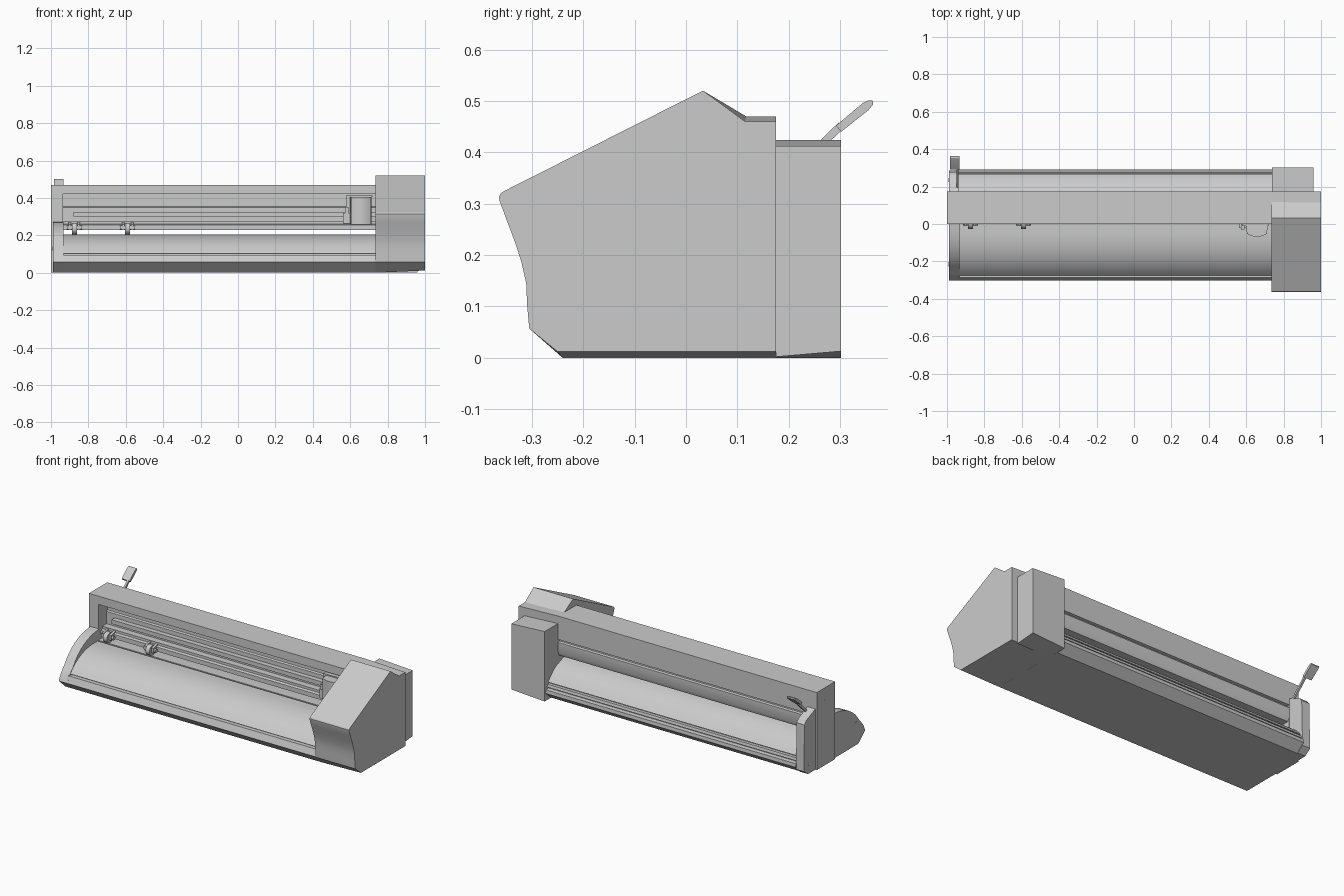
import bpy, bmesh, math
from mathutils import Vector


def finish(bm, name, angle=25):
    bmesh.ops.recalc_face_normals(bm, faces=bm.faces)
    me = bpy.data.meshes.new(name)
    bm.to_mesh(me)
    bm.free()
    ob = bpy.data.objects.new(name, me)
    bpy.context.collection.objects.link(ob)
    bpy.context.view_layer.objects.active = ob
    ob.select_set(True)
    bpy.ops.object.shade_smooth_by_angle(angle=math.radians(angle))
    ob.select_set(False)
    return ob


def loft(name, a, b):
    """Closed solid between two matching outlines."""
    bm = bmesh.new()
    va = [bm.verts.new(p) for p in a]
    vb = [bm.verts.new(p) for p in b]
    n = len(va)
    bm.faces.new(va)
    bm.faces.new(vb[::-1])
    for i in range(n):
        j = (i + 1) % n
        bm.faces.new((va[i], vb[i], vb[j], va[j]))
    return finish(bm, name)


def prism(name, x0, x1, prof, prof1=None):
    """Side profile (y, z) swept along x."""
    return loft(name, [(x0, y, z) for y, z in prof],
                [(x1, y, z) for y, z in (prof1 or prof)])


def box(name, x0, x1, y0, y1, z0, z1):
    return prism(name, x0, x1, [(y0, z0), (y1, z0), (y1, z1), (y0, z1)])


def disc(name, x0, x1, y, z, r, n=20):
    return prism(name, x0, x1, [(y + r * math.cos(2 * math.pi * i / n),
                                 z + r * math.sin(2 * math.pi * i / n)) for i in range(n)])


def bezier(p0, p1, p2, n=10):
    p0, p1, p2 = Vector(p0), Vector(p1), Vector(p2)
    return [tuple((1 - t) ** 2 * p0 + 2 * t * (1 - t) * p1 + t * t * p2)
            for t in [i / n for i in range(n + 1)]]


# Curved platen with paper slot on top and a groove front and back
front = bezier((-0.06, 0.205), (-0.20, 0.198), (-0.275, 0.104))
rear = bezier((0.09, 0.205), (0.20, 0.195), (0.268, 0.104))
platen = ([(-0.24, 0), (-0.302, 0.057), (-0.287, 0.096), (-0.262, 0.096), (-0.262, 0.104)]
          + front[::-1]
          + [(-0.015, 0.205), (-0.015, 0.197), (-0.005, 0.197), (-0.005, 0.205)]
          + rear
          + [(0.255, 0.104), (0.255, 0.094), (0.274, 0.094), (0.278, 0.078),
             (0.265, 0.078), (0.265, 0.068), (0.29, 0.066), (0.292, 0.045), (0.24, 0)])
prism("platen", -0.94, 0.74, platen)

# Cross beam with recessed front and a groove along the back
prism("cross_beam", -0.94, 0.74, [
    (0, 0.47), (0, 0.42), (0.085, 0.42), (0.085, 0.355), (0.075, 0.35), (0.075, 0.275),
    (0.035, 0.275), (0.035, 0.26), (0.02, 0.255), (0.02, 0.228), (0.165, 0.228),
    (0.175, 0.25), (0.175, 0.31), (0.16, 0.313), (0.16, 0.325), (0.175, 0.328), (0.175, 0.47)])
box("carriage_rail", -0.88, 0.74, 0.045, 0.08, 0.30, 0.325)

# Left end: post, front cheek, rear cheek and their screws
box("left_post", -1, -0.935, 0, 0.175, 0, 0.47)
cheek = bezier((0.0, 0.272), (-0.17, 0.262), (-0.25, 0.135), 8)
cheek += bezier((-0.25, 0.135), (-0.285, 0.105), (-0.303, 0.057), 4)[1:]
prism("left_front_cheek", -0.99, -0.932, cheek + [(-0.24, 0), (0, 0)])
prism("left_rear_cheek", -0.99, -0.937, [(0.17, 0), (0.245, 0), (0.285, 0.03), (0.278, 0.31),
                                        (0.262, 0.33), (0.17, 0.37)])
for i, (x, y, z) in enumerate([(-1, 0.09, 0.39), (-0.99, -0.215, 0.13), (-0.99, 0.235, 0.06)]):
    disc(f"left_screw_{i}", x - 0.001, x + 0.01, y, z, 0.011)

# Right control housing; outer side is slightly tapered top and bottom
shell = [(-0.305, 0.057), (-0.309, 0.10), (-0.311, 0.145), (-0.320, 0.185), (-0.331, 0.22),
         (-0.349, 0.268), (-0.363, 0.306), (-0.364, 0.314), (-0.359, 0.322), (0.033, 0.52)]
prism("control_housing", 0.735, 1.0,
      [(-0.24, 0)] + shell + [(0.117, 0.47), (0.175, 0.47), (0.175, 0)],
      [(-0.25, 0.012)] + shell + [(0.115, 0.46), (0.175, 0.46), (0.175, 0.012)])
prism("rear_electronics_box", 0.737, 0.96,
      [(0.175, 0), (0.302, 0.0), (0.302, 0.424), (0.175, 0.424)],
      [(0.175, 0.002), (0.302, 0.013), (0.302, 0.412), (0.175, 0.412)])

# Cutting carriage with a bowed front cover
plan = [(0.60, 0.06), (0.60, -0.03)] + bezier((0.605, -0.052), (0.655, -0.085), (0.71, -0.052), 8) \
    + [(0.715, -0.01), (0.715, 0.06)]
loft("carriage_cover", [(x, y, 0.258) for x, y in plan], [(x, y, 0.405) for x, y in plan])
box("carriage_side_plate", 0.578, 0.602, -0.01, 0.07, 0.268, 0.412)
box("carriage_top_plate", 0.59, 0.72, -0.01, 0.07, 0.405, 0.412)
box("tool_holder", 0.562, 0.602, -0.022, 0.02, 0.262, 0.32)
box("tool_clamp", 0.572, 0.59, -0.03, 0.0, 0.32, 0.352)

# Pinch rollers on their arms
for i, x in enumerate((-0.875, -0.59)):
    disc(f"pinch_roller_{i}", x - 0.013, x + 0.013, 0.005, 0.236, 0.031)
    disc(f"pinch_axle_{i}", x - 0.04, x + 0.04, 0.005, 0.240, 0.012)
    for s in (-1, 1):
        prism(f"pinch_arm_{i}_{s}", x + s * 0.024 - 0.006, x + s * 0.024 + 0.006,
              [(-0.01, 0.228), (0.05, 0.24), (0.05, 0.275), (-0.01, 0.258)])

# Lift lever at the back left: thin stem and flat rounded paddle
prism("lever_stem", -0.95, -0.938, [(0.17, 0.335), (0.19, 0.335), (0.306, 0.446), (0.297, 0.458)])
prism("lever_paddle", -0.985, -0.932, [
    (0.292, 0.452), (0.302, 0.440), (0.355, 0.482), (0.364, 0.493),
    (0.363, 0.501), (0.354, 0.501), (0.343, 0.495)])
